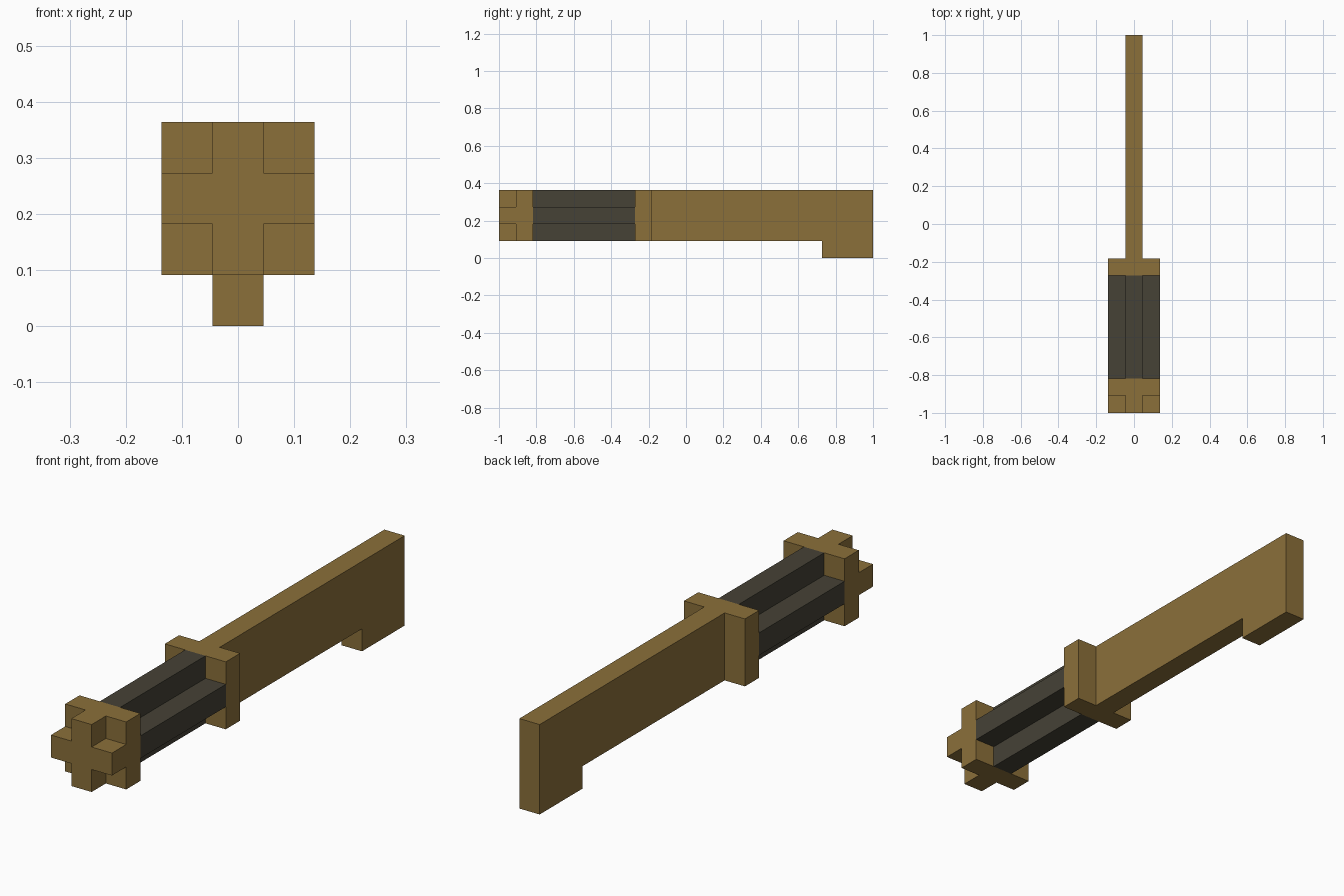
import bpy
import bmesh
from mathutils import Vector

cube = bpy.data.objects.get("Cube")
if cube:
    bpy.data.objects.remove(cube, do_unlink=True)

U = 1 / 11            # one block
MID = 2.5 * U         # height of the handle axis


def material(name, rgb):
    mat = bpy.data.materials.new(name)
    mat.use_nodes = True
    mat.diffuse_color = (*rgb, 1)
    bsdf = mat.node_tree.nodes["Principled BSDF"]
    bsdf.inputs["Base Color"].default_value = (*rgb, 1)
    bsdf.inputs["Roughness"].default_value = 0.9
    return mat


def prism(name, profile, offset, mat):
    """Extrude a closed profile along the offset vector."""
    bm = bmesh.new()
    face = bm.faces.new([bm.verts.new(p) for p in profile])
    result = bmesh.ops.extrude_face_region(bm, geom=[face], use_keep_orig=True)
    moved = [v for v in result["geom"] if isinstance(v, bmesh.types.BMVert)]
    bmesh.ops.translate(bm, verts=moved, vec=Vector(offset))
    bmesh.ops.recalc_face_normals(bm, faces=bm.faces)
    mesh = bpy.data.meshes.new(name)
    bm.to_mesh(mesh)
    bm.free()
    mesh.materials.append(mat)
    obj = bpy.data.objects.new(name, mesh)
    bpy.context.collection.objects.link(obj)
    return obj


def along_handle(name, quadrant, start, length, mat):
    """Repeat a quarter outline four times around the axis and extrude it."""
    outline = []
    for _ in range(4):
        outline += quadrant
        quadrant = [(-z, x) for x, z in quadrant]
    points = [(x * U, start * U, MID + z * U) for x, z in outline]
    return prism(name, points, (0, length * U, 0), mat)


wood = material("tan wood", (0.258, 0.160, 0.042))
wrap = material("dark grip", (0.061, 0.054, 0.037))

square = [(1.5, 1.5)]
plus = [(1.5, 0.5), (0.5, 0.5), (0.5, 1.5)]

# Handle from the pommel end to the guard
along_handle("pommel_cap", plus, -11, 1, wood)
along_handle("pommel_block", square, -10, 1, wood)
along_handle("grip", plus, -9, 6, wrap)
along_handle("guard", square, -3, 1, wood)

# Flat blade with a foot hanging under its far end
side = [(-2, 1), (8, 1), (8, 0), (11, 0), (11, 4), (-2, 4)]
prism("blade", [(-U / 2, y * U, z * U) for y, z in side], (U, 0, 0), wood)
